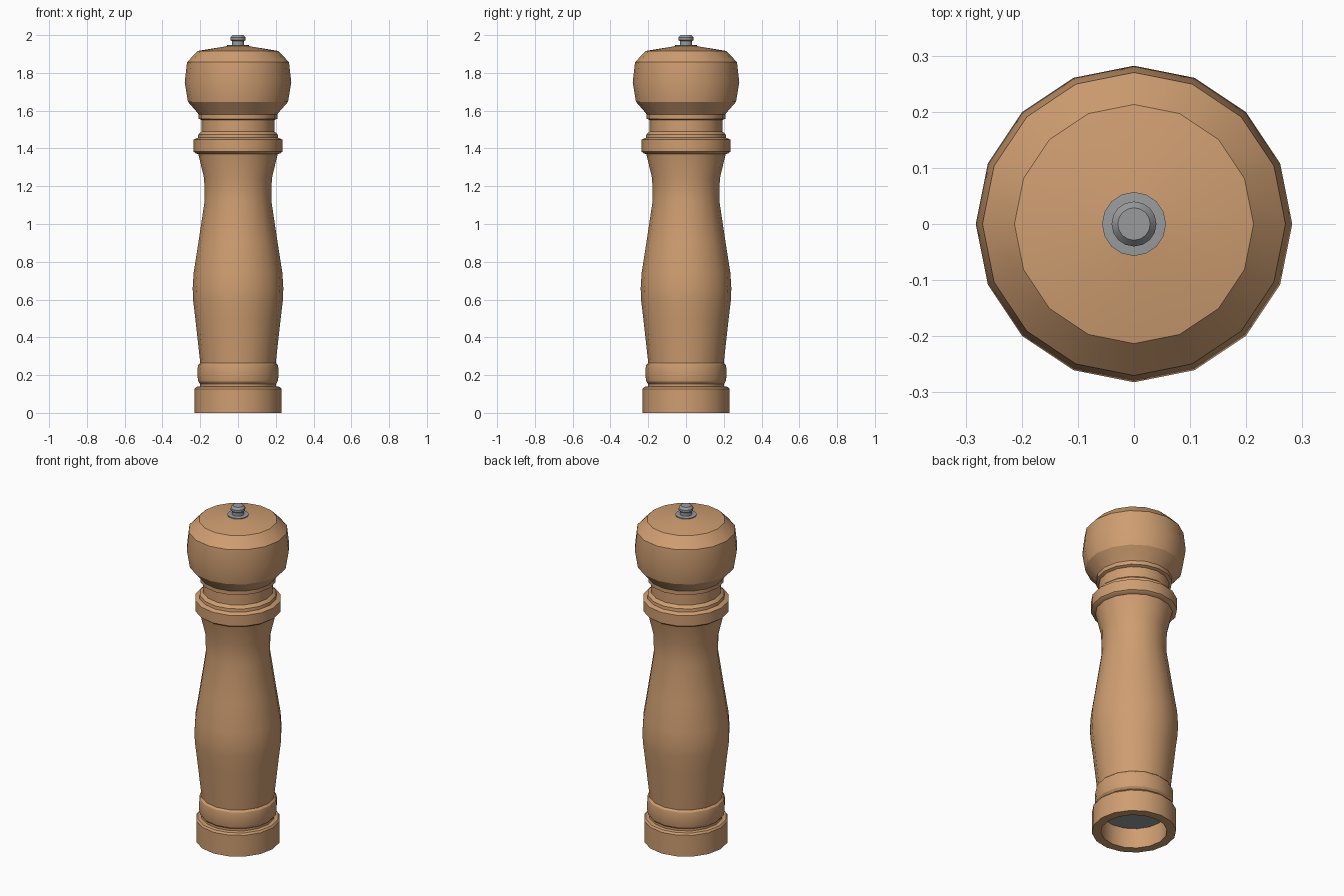
import bpy
import bmesh
import math
from mathutils import Matrix, Vector

SIDES = 16

default_cube = bpy.data.objects.get("Cube")
if default_cube:
    bpy.data.objects.remove(default_cube, do_unlink=True)


def make_material(name, colour, metallic=0.0, roughness=0.6):
    material = bpy.data.materials.new(name)
    material.use_nodes = True
    material.diffuse_color = (*colour, 1)
    shader = material.node_tree.nodes["Principled BSDF"]
    shader.inputs["Base Color"].default_value = (*colour, 1)
    shader.inputs["Metallic"].default_value = metallic
    shader.inputs["Roughness"].default_value = roughness
    return material


def turn(name, profile, material):
    """Turn a (radius, height) profile around the vertical axis."""
    bm = bmesh.new()
    verts = [bm.verts.new((radius, 0, height)) for radius, height in profile]
    edges = [bm.edges.new(pair) for pair in zip(verts, verts[1:])]
    bmesh.ops.spin(bm, geom=verts + edges, cent=(0, 0, 0), axis=(0, 0, 1),
                   angle=math.tau, steps=SIDES, use_duplicate=False)
    bmesh.ops.remove_doubles(bm, verts=bm.verts, dist=0.0005)
    bmesh.ops.recalc_face_normals(bm, faces=bm.faces)
    mesh = bpy.data.meshes.new(name)
    bm.to_mesh(mesh)
    bm.free()
    mesh.materials.append(material)
    part = bpy.data.objects.new(name, mesh)
    bpy.context.collection.objects.link(part)
    bpy.ops.object.select_all(action="DESELECT")
    part.select_set(True)
    bpy.context.view_layer.objects.active = part
    bpy.ops.object.shade_smooth_by_angle(angle=math.radians(30))
    return part


wood = make_material("warm wood", (0.62, 0.34, 0.165))
steel = make_material("grey steel", (0.32, 0.33, 0.34), roughness=0.4)

# Hollow foot, rounded bead, waisted body and collar
turn("body", [
    (0, 0.13), (0.18, 0.13), (0.18, 0), (0.23, 0), (0.23, 0.127),
    (0.222, 0.138), (0.2, 0.14), (0.2, 0.153), (0.21, 0.165),
    (0.214, 0.19), (0.214, 0.235), (0.21, 0.255), (0.2, 0.265),
    (0.226, 0.5), (0.238, 0.6), (0.24, 0.66), (0.235, 0.74),
    (0.21, 0.9), (0.177, 1.12), (0.179, 1.24), (0.21, 1.37),
    (0.225, 1.375), (0.235, 1.383), (0.235, 1.447), (0.212, 1.457),
    (0.21, 1.475), (0.192, 1.49), (0, 1.49),
], wood)

# Turned head with a narrow neck and a bulging knob
turn("head", [
    (0, 1.485), (0.192, 1.485), (0.192, 1.55), (0.208, 1.557),
    (0.208, 1.58), (0.217, 1.592), (0.265, 1.647), (0.282, 1.75),
    (0.27, 1.857), (0.213, 1.916), (0.05, 1.943), (0, 1.943),
], wood)

# Grinder plate recessed in the foot
turn("grinder_plate", [(0, 0.12), (0.181, 0.12), (0.181, 0.128), (0, 0.128)], steel)

# Washer and adjusting nut on top
turn("washer", [(0, 1.938), (0.057, 1.938), (0.057, 1.947), (0, 1.951)], steel)
turn("adjusting_nut", [
    (0, 1.945), (0.033, 1.948), (0.033, 1.968), (0.04, 1.974),
    (0.04, 1.987), (0.035, 1.993), (0.029, 2), (0, 2),
], steel)
